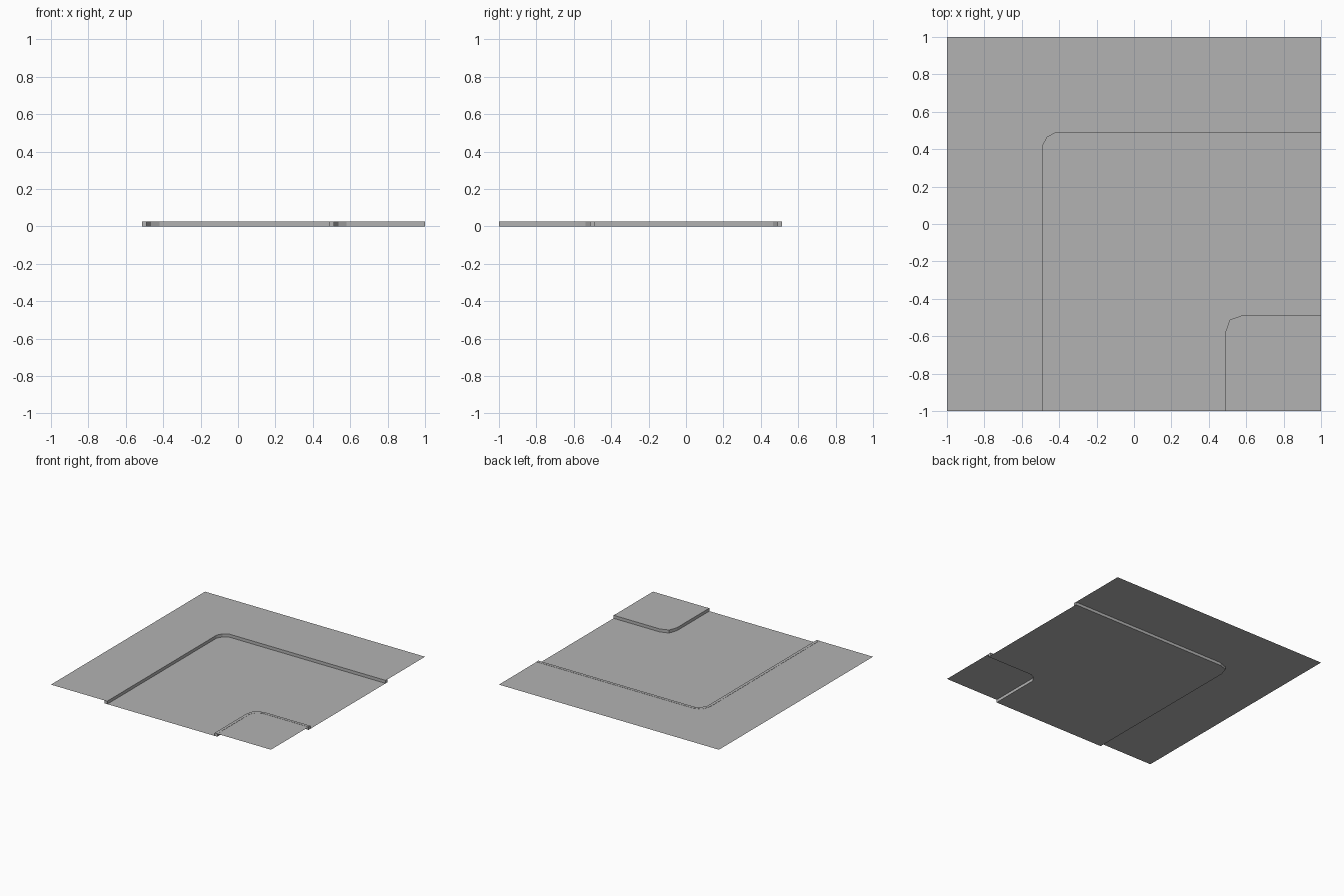
import bpy
import bmesh

cube = bpy.data.objects.get("Cube")
if cube:
    bpy.data.objects.remove(cube, do_unlink=True)

HALF = 1.0          # half width of the tile
CURB_TOP = 0.025
PAVEMENT_Z = 0.0235
CURB_HALF = 0.012   # half width of a curb
BEND = 0.08         # length of the rounded corner

grey = bpy.data.materials.new("concrete grey")
grey.use_nodes = True
colour = (0.45, 0.45, 0.45, 1)
grey.diffuse_color = colour
grey.node_tree.nodes["Principled BSDF"].inputs["Base Color"].default_value = colour


def bend_line(corner, offset):
    """Path from the front edge, round a two-step bend, to the left edge."""
    cx, cy = corner, -corner
    step = 0.024
    return [(cx + offset, -HALF),
            (cx + offset, cy - BEND),
            (cx + offset + step, cy - offset - step),
            (cx + BEND, cy - offset),
            (HALF, cy - offset)]


def build(name, outline, z, height=0.0):
    """Flat sheet from an outline, or a closed prism when given a height."""
    bm = bmesh.new()
    face = bm.faces.new([bm.verts.new((x, y, z)) for x, y in outline])
    face.normal_update()
    if face.normal.z < 0:
        face.normal_flip()
    if height:
        copy = bmesh.ops.extrude_face_region(bm, geom=[face], use_keep_orig=True)
        top = [v for v in copy["geom"] if isinstance(v, bmesh.types.BMVert)]
        bmesh.ops.translate(bm, verts=top, vec=(0, 0, height))
        bmesh.ops.recalc_face_normals(bm, faces=bm.faces)
    mesh = bpy.data.meshes.new(name)
    bm.to_mesh(mesh)
    bm.free()
    mesh.materials.append(grey)
    obj = bpy.data.objects.new(name, mesh)
    bpy.context.scene.collection.objects.link(obj)
    return obj


# Outer and inner bends of the road
OUTER, INNER = -0.5, 0.5

# Curbs as closed strips between two offset bends
for name, corner in (("outer_curb", OUTER), ("inner_curb", INNER)):
    strip = bend_line(corner, -CURB_HALF) + bend_line(corner, CURB_HALF)[::-1]
    build(name, strip, 0, CURB_TOP)

# Road sheet between the curbs
build("road", bend_line(OUTER, CURB_HALF) + bend_line(INNER, -CURB_HALF)[::-1], 0)

# Raised pavement sheets outside and inside the bend
build("outer_pavement",
      bend_line(OUTER, -CURB_HALF) + [(HALF, HALF), (-HALF, HALF), (-HALF, -HALF)],
      PAVEMENT_Z)
build("inner_pavement", bend_line(INNER, CURB_HALF) + [(HALF, -HALF)], PAVEMENT_Z)
